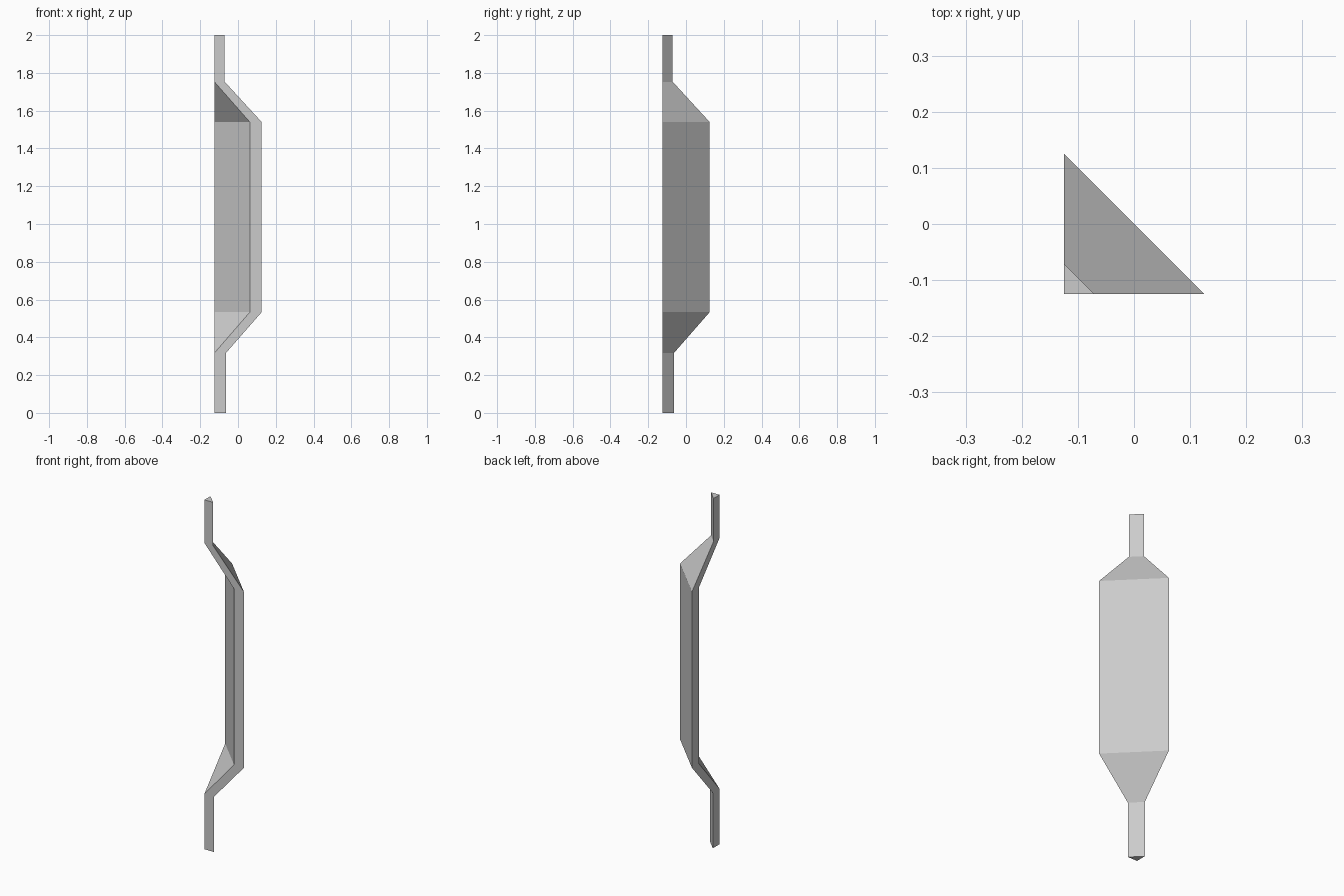
import bpy, bmesh

if "Cube" in bpy.data.objects:
    bpy.data.objects.remove(bpy.data.objects["Cube"])

CORNER = -0.125
# Stations along the height: z, inner leg, outer leg of the corner section
STATIONS = [
    (0.0, 0.0, 0.0610),
    (0.317, 0.0, 0.0610),
    (0.533, 0.1875, 0.25),
    (1.54, 0.1875, 0.25),
    (1.753, 0.0, 0.0545),
    (2.0, 0.0, 0.0545),
]


def add_ring(bm, z, inner, outer):
    """Diagonal slab section; the inner side shrinks to the corner point."""
    def front(d):
        return bm.verts.new((CORNER + d, CORNER, z))

    def left(d):
        return bm.verts.new((CORNER, CORNER + d, z))

    inner_front = front(inner)
    inner_left = left(inner) if inner else inner_front
    return [inner_front, front(outer), left(outer), inner_left]


def add_face(bm, verts):
    unique = list(dict.fromkeys(verts))
    if len(unique) > 2:
        bm.faces.new(unique)


bm = bmesh.new()
rings = [add_ring(bm, *s) for s in STATIONS]

# Side walls
for low, high in zip(rings, rings[1:]):
    for i in range(4):
        j = (i + 1) % 4
        add_face(bm, (low[i], low[j], high[j], high[i]))

# End caps
add_face(bm, rings[0][::-1])
add_face(bm, rings[-1])
bmesh.ops.recalc_face_normals(bm, faces=bm.faces[:])

mesh = bpy.data.meshes.new("corner_handle")
bm.to_mesh(mesh)
bm.free()
handle = bpy.data.objects.new("corner_handle", mesh)
bpy.context.collection.objects.link(handle)
